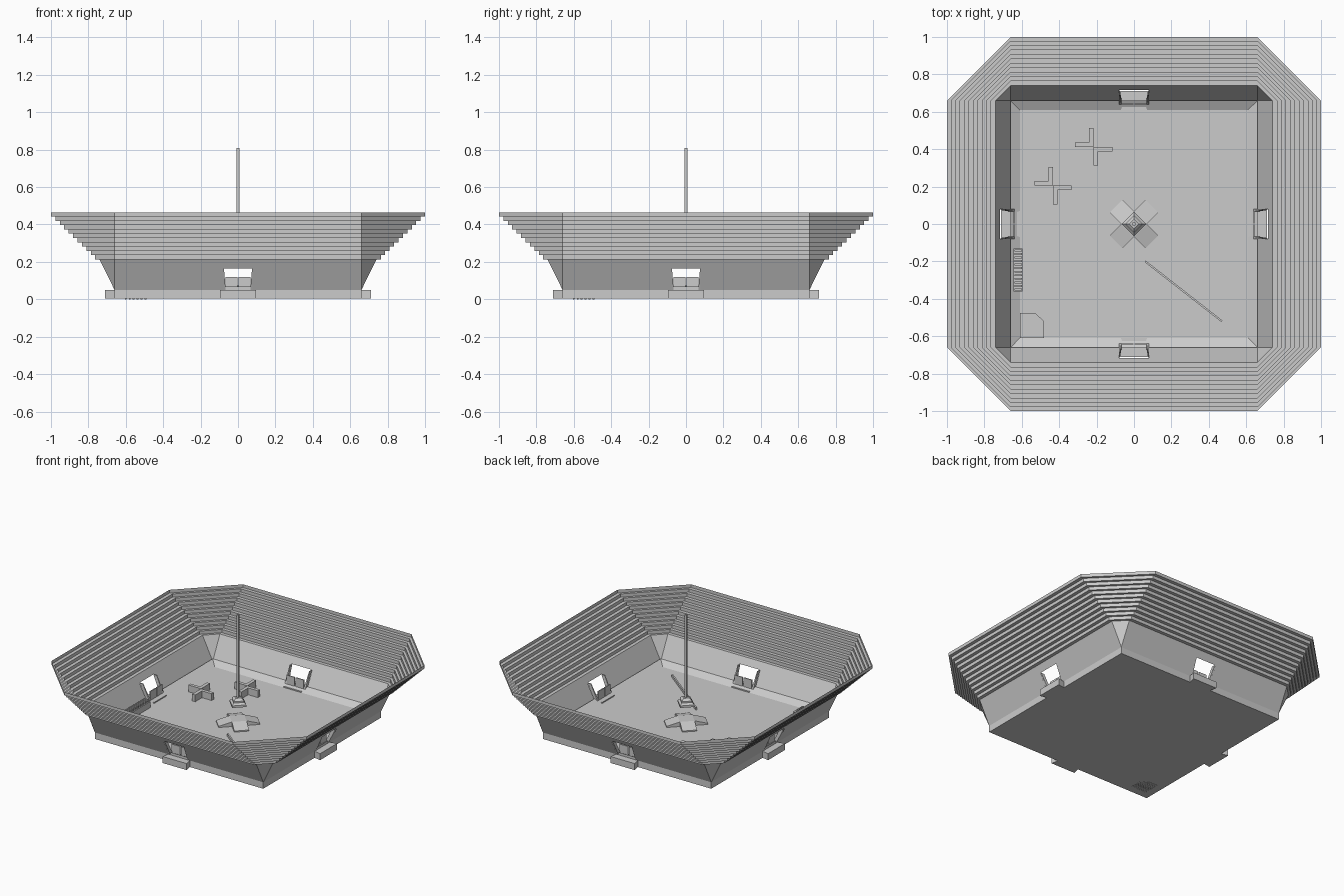
import bpy, bmesh, math
from mathutils import Matrix, Vector

if "Cube" in bpy.data.objects:
    bpy.data.objects.remove(bpy.data.objects["Cube"])

B = 0.66          # half width of the base and of every straight side
BOTTOM, FLOOR = 0.004, 0.042


def mesh_object(name, verts, faces):
    bm = bmesh.new()
    vs = [bm.verts.new(v) for v in verts]
    for f in faces:
        bm.faces.new([vs[i] for i in f])
    bmesh.ops.remove_doubles(bm, verts=bm.verts, dist=1e-5)
    bmesh.ops.recalc_face_normals(bm, faces=bm.faces)
    me = bpy.data.meshes.new(name)
    bm.to_mesh(me)
    bm.free()
    ob = bpy.data.objects.new(name, me)
    bpy.context.collection.objects.link(ob)
    return ob


def loft(name, rings):
    """Joins equal-length closed rings of points with quads."""
    n = len(rings[0])
    verts = [p for r in rings for p in r]
    faces = []
    for k in range(len(rings) - 1):
        a, b = k * n, (k + 1) * n
        faces += [(a + i, a + (i + 1) % n, b + (i + 1) % n, b + i) for i in range(n)]
    return mesh_object(name, verts, faces)


def boxes(name, spans):
    """One object from boxes given as (x0, x1, y0, y1, z0, z1)."""
    verts, faces = [], []
    for x0, x1, y0, y1, z0, z1 in spans:
        o = len(verts)
        verts += [(x, y, z) for z in (z0, z1) for x, y in ((x0, y0), (x1, y0), (x1, y1), (x0, y1))]
        for f in ((3, 2, 1, 0), (4, 5, 6, 7), (0, 1, 5, 4), (1, 2, 6, 5), (2, 3, 7, 6), (3, 0, 4, 7)):
            faces.append([o + i for i in f])
    return mesh_object(name, verts, faces)


def prism(name, outline, z0, z1):
    n = len(outline)
    verts = [(x, y, z0) for x, y in outline] + [(x, y, z1) for x, y in outline]
    faces = [range(n), range(n, 2 * n)]
    faces += [(i, (i + 1) % n, n + (i + 1) % n, n + i) for i in range(n)]
    return mesh_object(name, verts, faces)


def square(r, z):
    return [(-r, -r, z), (r, -r, z), (r, r, z), (-r, r, z)]


def octagon(r, z):
    return [(-B, -r, z), (B, -r, z), (r, -B, z), (r, B, z),
            (B, r, z), (-B, r, z), (-r, B, z), (-r, -B, z)]


def spin(ob, quarter, offset=0.0):
    ob.data.transform(Matrix.Rotation(quarter * math.pi / 2 + offset, 4, 'Z'))
    return ob


# underside, raised floor and sloping curb
mesh_object("base_underside", square(B, BOTTOM), [(3, 2, 1, 0)])
mesh_object("arena_floor", square(0.61, FLOOR), [(0, 1, 2, 3)])
loft("base_curb", [square(B, BOTTOM), square(B, 0.068), square(0.61, FLOOR)])

# stepped seating bowl
STEPS, R0, Z0, R1, Z1 = 11, 0.74, 0.213, 1.0, 0.465
dr, dz = (R1 - R0) / STEPS, (Z1 - Z0) / STEPS
rings = [octagon(R0, Z0)]
for i in range(STEPS):
    rings.append(octagon(R0 + (i + 1) * dr, Z0 + i * dz))
    rings.append(octagon(R0 + (i + 1) * dr, Z0 + (i + 1) * dz))
loft("seating_tiers", rings)


def wall_r(z):
    return B + (R0 - B) * (z - 0.05) / (Z0 - 0.05)


W, ZT = 0.08, 0.165   # gate half width and top
for q in range(4):
    # sloping wall with gate opening, plus the corner triangle
    grid = [(x, -wall_r(z), z) for z in (0.05, ZT, Z0) for x in (-B, -W, W, B)]
    grid.append((R0, -B, Z0))
    spin(mesh_object("arena_wall", grid,
                     [(0, 1, 5, 4), (2, 3, 7, 6), (4, 5, 9, 8), (5, 6, 10, 9),
                      (6, 7, 11, 10), (3, 12, 11)]), q)
    # gate sill, jambs and low doors
    outline = [(-0.095, -0.71), (0.095, -0.71), (0.085, -B), (0.06, -0.64),
               (0.07, -0.61), (-0.07, -0.61), (-0.06, -0.64), (-0.085, -B)]
    spin(prism("gate_sill", outline, BOTTOM, 0.05), q)
    for s in (-1, 1):
        pts = [(s * x, -y, z) for x, y, z in (
            (0.08, 0.66, 0.05), (0.08, 0.715, ZT), (0.08, 0.69, ZT), (0.08, 0.635, 0.05),
            (0.066, 0.66, 0.05), (0.075, 0.715, ZT), (0.075, 0.69, ZT), (0.066, 0.635, 0.05))]
        spin(mesh_object("gate_jamb", pts, [(0, 1, 2, 3), (4, 5, 6, 7), (0, 1, 5, 4),
                                            (1, 2, 6, 5), (2, 3, 7, 6), (3, 0, 4, 7)]), q)
    spin(boxes("gate_doors", [(-0.068, -0.004, -0.645, -0.638, 0.05, 0.12),
                              (0.004, 0.068, -0.645, -0.638, 0.05, 0.12)]), q)
    # centre ramp arm
    h, a, e = 0.048, 0.048, 0.135
    pts = [(-h, -a, FLOOR), (h, -a, FLOOR), (h, -e, FLOOR), (-h, -e, FLOOR),
           (-h, -a, 0.075), (h, -a, 0.075), (h, -e, 0.05), (-h, -e, 0.05)]
    spin(mesh_object("ramp_arm", pts, [(4, 5, 6, 7), (1, 2, 6, 5), (2, 3, 7, 6), (3, 0, 4, 7)]),
         q, math.pi / 4)

# centre platform
spin(boxes("centre_platform", [(-0.048, 0.048, -0.048, 0.048, FLOOR, 0.075)]), 0, math.pi / 4)

# hanging hub under the mast
hub = [square(r, z) for r, z in ((0.0001, 0.172), (0.046, 0.172), (0.046, 0.187), (0.034, 0.2),
                                 (0.034, 0.21), (0.018, 0.225), (0.0001, 0.225))]
spin(loft("mast_hub", hub), 0, math.pi / 4)
boxes("mast", [(-0.008, 0.008, -0.008, 0.008, 0.2, 0.81)])

# pinwheel barriers made of two L shapes
for cx, cy in ((-0.216, 0.412), (-0.433, 0.205)):
    t, l, top = 0.024, 0.1, 0.09
    boxes("cross_barrier", [
        (cx - l, cx, cy, cy + t, FLOOR, top), (cx - t, cx, cy + t, cy + l, FLOOR, top),
        (cx, cx + l, cy - t, cy, FLOOR, top), (cx, cx + t, cy - l, cy - t, FLOOR, top)])

# thin diagonal wall
p, q = Vector((0.06, -0.20)), Vector((0.47, -0.52))
d = (q - p).normalized()
n = Vector((-d.y, d.x)) * 0.005
prism("diagonal_wall", [tuple(v) for v in (p - n, q - n, q + n, p + n)], FLOOR, 0.06)

# slatted rack by the left wall
rack = [(-0.645, -0.595, -0.36, -0.13, FLOOR, 0.085)]
for i in range(12):
    y = -0.355 + i * 0.019
    rack.append((-0.64, -0.6, y, y + 0.01, 0.085, 0.1))
boxes("slatted_rack", rack)

# corner plate with studs that poke through the base
prism("corner_plate", [(-0.61, -0.61), (-0.48, -0.61), (-0.48, -0.52), (-0.53, -0.475), (-0.61, -0.475)],
      FLOOR, 0.055)
studs = []
for i in range(6):
    for j in range(6):
        if i + j < 9:
            x, y = -0.6 + i * 0.021, -0.6 + j * 0.021
            studs.append((x - 0.005, x + 0.005, y - 0.005, y + 0.005, 0.0, 0.062))
boxes("plate_studs", studs)
